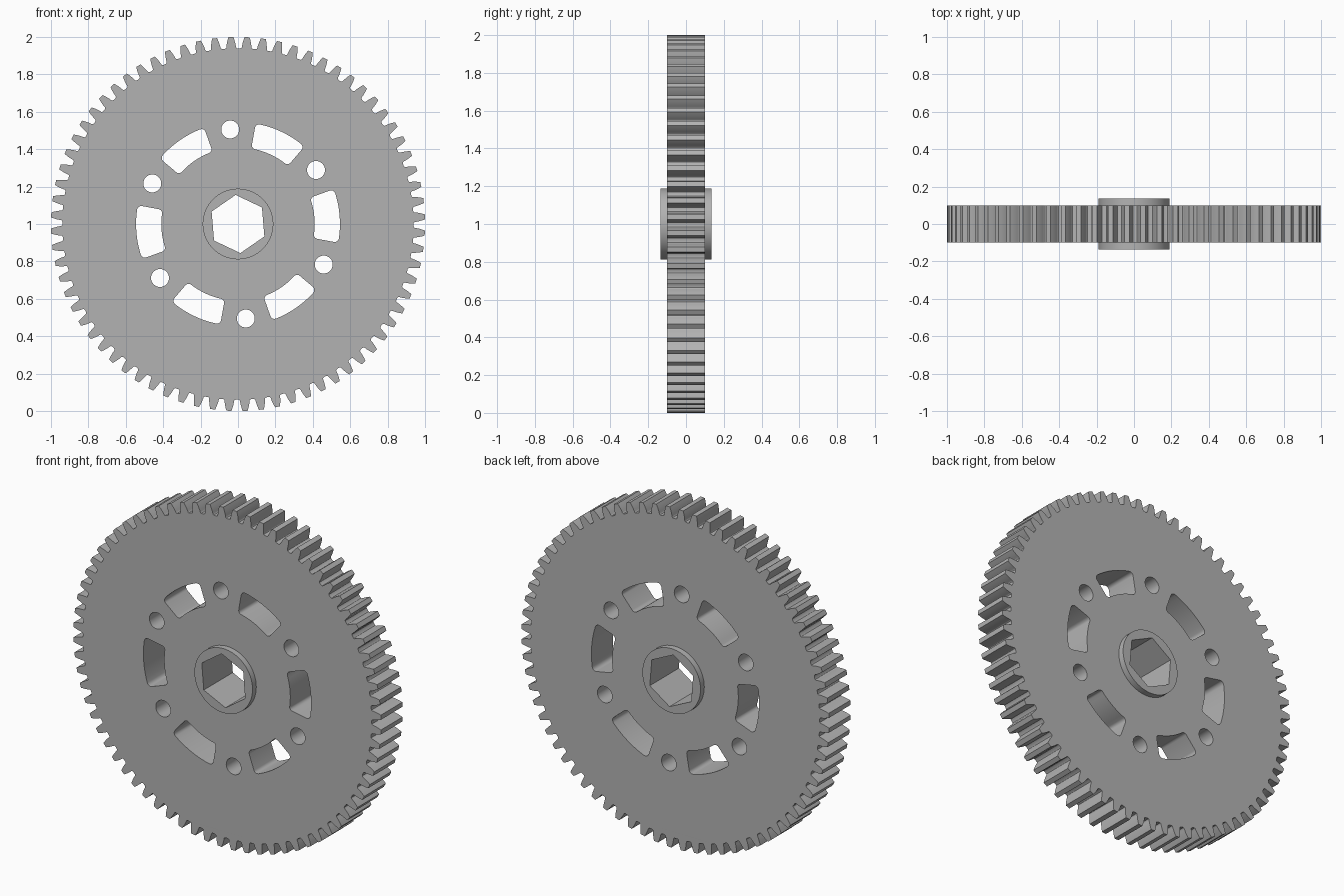
import bpy, bmesh
from math import pi, sin, cos, tan, acos, radians, sqrt
from mathutils import Matrix

cube = bpy.data.objects.get("Cube")
if cube:
    bpy.data.objects.remove(cube, do_unlink=True)

TEETH = 72
MODULE = 2 / (TEETH + 2)
PITCH_R = MODULE * TEETH / 2
ROOT_R = PITCH_R - 1.25 * MODULE
PRESSURE = radians(14.5)
TURN = radians(4.7)          # whole pattern is turned slightly
HUB_R = 0.189

grey = bpy.data.materials.new("plain grey")
grey.use_nodes = True
grey.diffuse_color = (0.45, 0.45, 0.45, 1)
grey.node_tree.nodes["Principled BSDF"].inputs["Base Color"].default_value = (0.45, 0.45, 0.45, 1)


def polar(r, a):
    return r * cos(a), r * sin(a)


def circle(r, sides, cx=0, cy=0, start=0.0):
    return [(cx + r * cos(start + 2 * pi * i / sides),
             cy + r * sin(start + 2 * pi * i / sides)) for i in range(sides)]


def tooth_half_angle(r):
    """Half the angular width of an involute tooth at radius r."""
    inv = lambda a: tan(a) - a
    a = acos(min(1, PITCH_R * cos(PRESSURE) / r))
    return pi / (2 * TEETH) + inv(PRESSURE) - inv(a)


def gear_outline():
    fillet = 0.009
    flank_start = ROOT_R + fillet
    radii = [flank_start + (1 - flank_start) * i / 5 for i in range(6)]
    half = [(r, tooth_half_angle(r)) for r in radii]
    # rounded root on either side of the flank
    base = half[0][1]
    root = [(ROOT_R + fillet * (1 - sin(t)), base + fillet * (1 - cos(t)))
            for t in (pi / 2, pi / 3, pi / 6)]
    side = root + half
    points = []
    for i in range(TEETH):
        mid = TURN + (i + 0.5) * 2 * pi / TEETH
        points += [polar(r, mid - a) for r, a in side]
        points += [polar(r, mid + a) for r, a in reversed(side)]
    return points


def slot(centre, inner=0.41, outer=0.545, half_angle=radians(15.3), f=0.022):
    """Curved slot with rounded corners, bent around the gear centre."""
    mid = (inner + outer) / 2
    hw, hr = half_angle * mid, (outer - inner) / 2
    flat = []
    for k, (sx, sy) in enumerate([(1, 1), (-1, 1), (-1, -1), (1, -1)]):
        for i in range(6):
            t = (k + i / 5) * pi / 2
            flat.append((sx * (hw - f) + f * cos(t), sy * (hr - f) + f * sin(t)))
        if k in (0, 2):      # extra points along the long curved edges
            for i in range(1, 10):
                flat.append((sx * (hw - f) * (1 - i / 5), sy * hr))
    return [polar(mid + y, centre + x / mid) for x, y in flat]


def plate(name, loops, depth):
    """Extrude an outline with holes into a solid standing upright."""
    curve = bpy.data.curves.new(name, 'CURVE')
    curve.dimensions = '2D'
    curve.fill_mode = 'BOTH'
    curve.extrude = depth / 2
    for loop in loops:
        spline = curve.splines.new('POLY')
        spline.points.add(len(loop) - 1)
        for p, (x, y) in zip(spline.points, loop):
            p.co = (x, y, 0, 1)
        spline.use_cyclic_u = True
    temp = bpy.data.objects.new(name + "_outline", curve)
    bpy.context.collection.objects.link(temp)
    bpy.context.view_layer.update()
    graph = bpy.context.evaluated_depsgraph_get()
    mesh = bpy.data.meshes.new_from_object(temp.evaluated_get(graph))
    bpy.data.objects.remove(temp, do_unlink=True)
    bpy.data.curves.remove(curve)

    mesh.transform(Matrix.Translation((0, 0, 1)) @ Matrix.Rotation(pi / 2, 4, 'X'))
    bm = bmesh.new()
    bm.from_mesh(mesh)
    bmesh.ops.remove_doubles(bm, verts=bm.verts, dist=1e-5)
    bmesh.ops.recalc_face_normals(bm, faces=bm.faces)
    bm.to_mesh(mesh)
    bm.free()
    mesh.materials.clear()
    mesh.materials.append(grey)
    obj = bpy.data.objects.new(name, mesh)
    bpy.context.collection.objects.link(obj)
    bpy.ops.object.select_all(action='DESELECT')
    obj.select_set(True)
    bpy.context.view_layer.objects.active = obj
    bpy.ops.object.shade_smooth_by_angle(angle=radians(30))
    return obj


# Toothed disc with six slots and six bolt holes
holes = [circle(HUB_R - 0.004, 64)]
for i in range(6):
    a = TURN + i * pi / 3
    holes.append(slot(a))
    holes.append(circle(0.048, 32, *polar(0.507, a + pi / 6)))
plate("gear_disc", [gear_outline()] + holes, 0.2)

# Raised hub with a hexagonal bore
bore = circle(0.27 / sqrt(3), 6, start=TURN + pi / 6)
plate("hub", [circle(HUB_R, 64), bore], 0.27)
